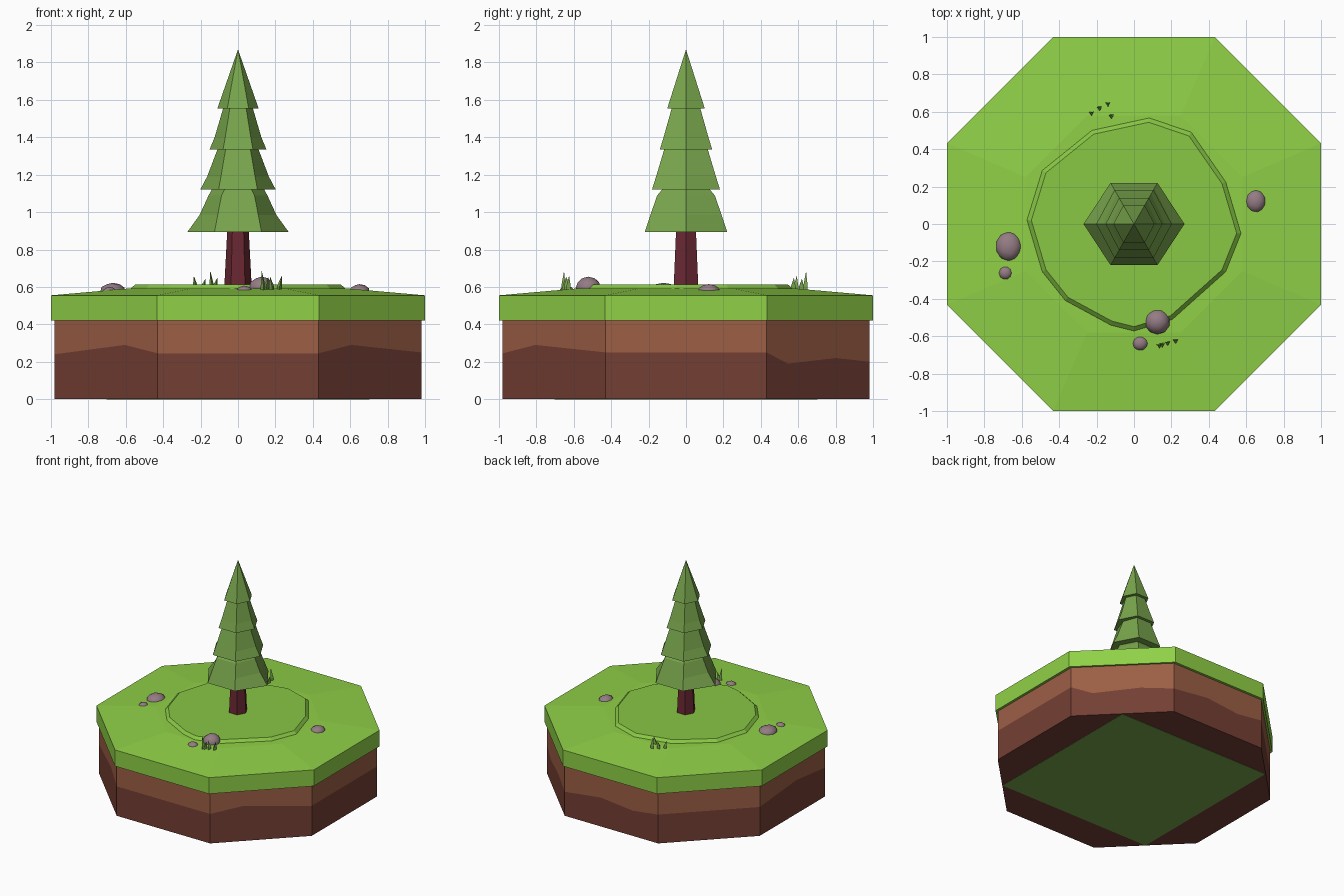
import bpy, bmesh, math
from mathutils import Vector

if "Cube" in bpy.data.objects:
    bpy.data.objects.remove(bpy.data.objects["Cube"])


def material(name, code):
    # sRGB hex code to linear diffuse colour
    def lin(c):
        return c / 12.92 if c <= 0.04045 else ((c + 0.055) / 1.055) ** 2.4
    m = bpy.data.materials.new(name)
    m.diffuse_color = [lin(int(code[i:i + 2], 16) / 255) for i in (0, 2, 4)] + [1]
    m.use_nodes = True
    m.node_tree.nodes["Principled BSDF"].inputs["Base Color"].default_value = m.diffuse_color
    return m


GRASS = material("bright grass", "90D147")
MOUND = material("mound grass", "88C744")
SOIL = material("upper soil", "9C5E45")
DEEP = material("deep soil", "743F34")
LEAF = material("pine green", "78A54C")
BARK = material("bark", "6A2833")
STONE = material("stone", "957C85")


def finish(bm, name, mats, smooth=False):
    bmesh.ops.remove_doubles(bm, verts=bm.verts, dist=1e-5)
    bmesh.ops.recalc_face_normals(bm, faces=bm.faces)
    for f in bm.faces:
        f.smooth = smooth
    me = bpy.data.meshes.new(name)
    bm.to_mesh(me)
    bm.free()
    for m in mats:
        me.materials.append(m)
    ob = bpy.data.objects.new(name, me)
    bpy.context.collection.objects.link(ob)
    return ob


def loft(name, rings, mats, band_index=None):
    # joins rings of equal point count and caps both ends
    bm = bmesh.new()
    vs = [[bm.verts.new(p) for p in r] for r in rings]
    n = len(rings[0])
    for k in range(len(vs) - 1):
        for i in range(n):
            j = (i + 1) % n
            f = bm.faces.new((vs[k][i], vs[k][j], vs[k + 1][j], vs[k + 1][i]))
            if band_index:
                f.material_index = band_index[k]
    bm.faces.new(vs[0][::-1]).material_index = band_index[0] if band_index else 0
    bm.faces.new(vs[-1]).material_index = band_index[-1] if band_index else 0
    return finish(bm, name, mats)


def octagon(s, z):
    c = 0.432 * s
    return [(-c, -s, z), (c, -s, z), (s, -c, z), (s, c, z),
            (c, s, z), (-c, s, z), (-s, c, z), (-s, -c, z)]


def hexagon(rx, sy, z):
    # corners on the x axis, flat sides facing y
    sx = sy * 0.57
    return [(rx, 0, z), (sx, sy, z), (-sx, sy, z),
            (-rx, 0, z), (-sx, -sy, z), (sx, -sy, z)]


# soil block, with a wavy line between two colours (x, y, line height)
edge = [(-.43, -.98, .245), (.43, -.98, .245), (.605, -.805, .29), (.98, -.43, .25),
        (.98, .43, .25), (.865, .545, .19), (.61, .80, .22), (.43, .98, .20),
        (.1, .98, .24), (-.2, .98, .21), (-.43, .98, .24), (-.98, .43, .24),
        (-.98, -.05, .28), (-.98, -.43, .24), (-.605, -.805, .29)]
loft("soil_block", [[(x, y, 0) for x, y, z in edge], list(edge),
                    [(x, y, .43) for x, y, z in edge]], [DEEP, SOIL], [0, 1])

# square green plate under the soil
q = .703
loft("underside_plate", [[(-q, -q, z), (q, -q, z), (q, q, z), (-q, q, z)]
                         for z in (-.002, .003)], [LEAF])

# grass slab with gently rising top
loft("grass_slab", [octagon(1, .42), octagon(1, .555), octagon(.58, .592)], [GRASS])

# low mound around the tree
outline = [(-.22, .49), (.08, .555), (.30, .48), (.48, .22), (.56, -.05), (.48, -.25),
           (.20, -.50), (.0, -.56), (-.12, -.53), (-.36, -.40), (-.48, -.25),
           (-.56, .02), (-.48, .28)]
loft("mound", [[(x * s, y * s, z) for x, y in outline]
               for s, z in ((1.04, .57), (1.02, .594), (.98, .614))], [MOUND])

# trunk
loft("trunk", [hexagon(.075, .067, .57), hexagon(.056, .052, .93)], [BARK])

# tiers of branches: corner radius, side distance, height
tiers = [[(.27, .22, .895), (.205, .19, .985), (.158, .155, 1.088), (.135, .12, 1.13)],
         [(.202, .182, 1.12), (.165, .16, 1.19), (.108, .115, 1.34)],
         [(.152, .140, 1.335), (.125, .12, 1.40), (.078, .075, 1.56)],
         [(.110, .100, 1.555), (0, 0, 1.87)]]
for i, tier in enumerate(tiers):
    loft("branch_tier_%d" % (i + 1), [hexagon(*t) for t in tier], [LEAF])

# stones: x, y, half width, half depth, base height, top height
stones = [(-.67, -.12, .070, .080, .575, .622), (-.687, -.262, .038, .038, .57, .600),
          (.65, .122, .055, .062, .575, .615), (.125, -.522, .068, .068, .595, .655),
          (.033, -.638, .043, .040, .575, .607)]
for i, (x, y, a, b, z0, z1) in enumerate(stones):
    bm = bmesh.new()
    bmesh.ops.create_icosphere(bm, subdivisions=2, radius=1)
    for v in bm.verts:
        v.co = Vector((x + a * v.co.x, y + b * v.co.y, z0 + (z1 - z0) * v.co.z))
    finish(bm, "stone_%d" % (i + 1), [STONE], True)

# grass blades: x, y, tip height
blades = [(-.228, .592, .66), (-.185, .62, .645), (-.140, .642, .685), (-.122, .577, .65),
          (.135, -.652, .685), (.150, -.645, .65), (.180, -.637, .655), (.222, -.625, .66)]
for i, (x, y, top) in enumerate(blades):
    r = .015
    base = [(x + r * math.cos(t), y + r * math.sin(t), .57)
            for t in (0.6, 0.6 + math.tau / 3, 0.6 + 2 * math.tau / 3)]
    mid = [(px, py, .605) for px, py, pz in base]
    lean = .012 if i % 2 else -.008
    loft("grass_blade_%d" % (i + 1), [base, mid, [(x + lean, y, top)] * 3], [LEAF])
